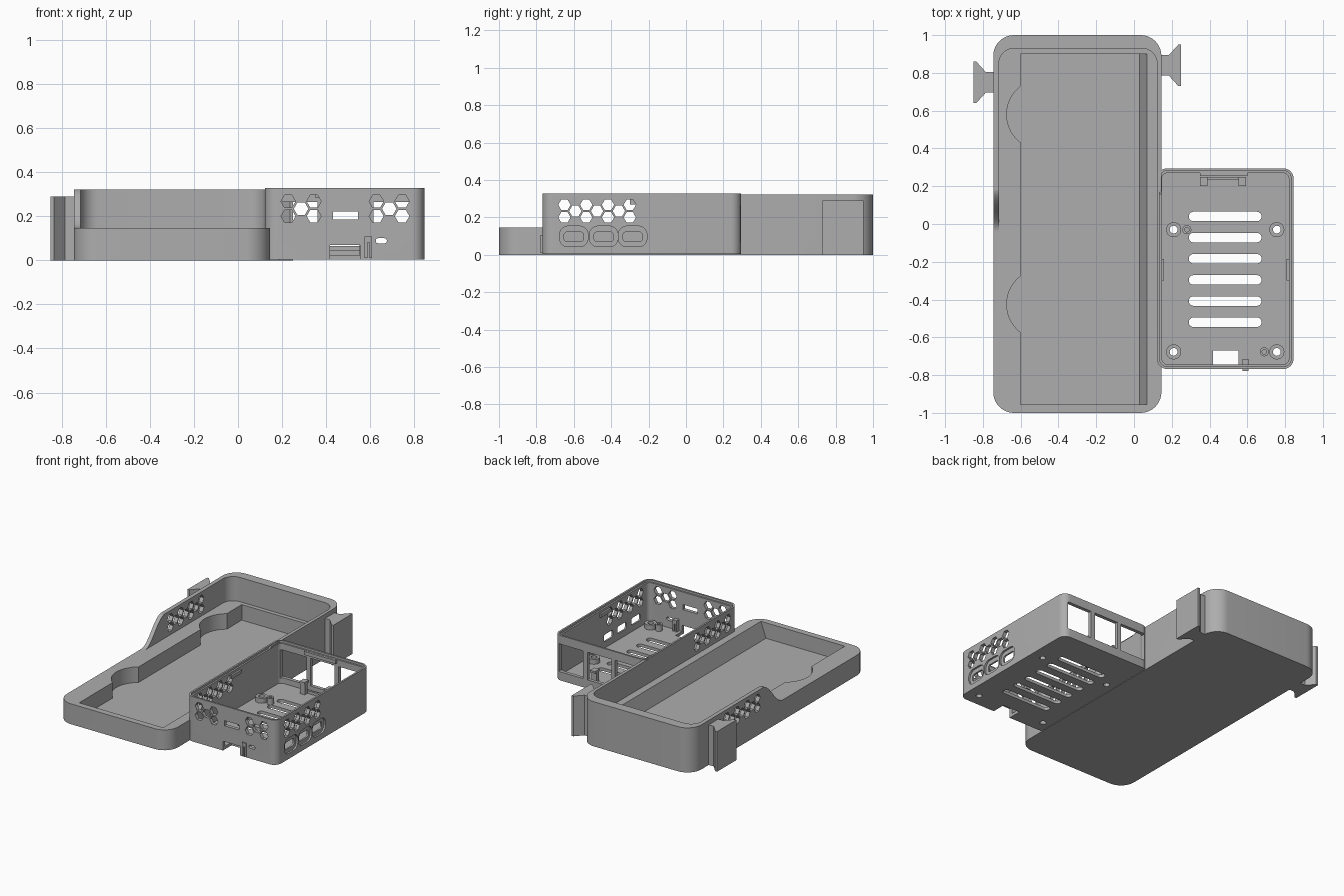
import bpy, bmesh, math

if "Cube" in bpy.data.objects:
    bpy.data.objects.remove(bpy.data.objects["Cube"])

grey = bpy.data.materials.new("grey plastic")
grey.diffuse_color = (0.42, 0.42, 0.42, 1)
grey.use_nodes = True
grey.node_tree.nodes["Principled BSDF"].inputs["Base Color"].default_value = grey.diffuse_color


# Extrude a 2D outline along an axis: x takes (y,z), y takes (x,z), z takes (x,y)
def prism(bm, axis, pts, lo, hi):
    def co(a, b, t):
        return {'x': (t, a, b), 'y': (a, t, b), 'z': (a, b, t)}[axis]
    bot = [bm.verts.new(co(a, b, lo)) for a, b in pts]
    top = [bm.verts.new(co(a, b, hi)) for a, b in pts]
    n = len(pts)
    faces = [bm.faces.new(bot), bm.faces.new(top)]
    for i in range(n):
        j = (i + 1) % n
        faces.append(bm.faces.new((bot[i], bot[j], top[j], top[i])))
    bmesh.ops.recalc_face_normals(bm, faces=faces)


def rect(a0, a1, b0, b1, r=0.0, n=8):
    if r == 0:
        return [(a0, b0), (a1, b0), (a1, b1), (a0, b1)]
    pts = []
    for k, (cx, cy) in enumerate([(a1 - r, b1 - r), (a0 + r, b1 - r),
                                  (a0 + r, b0 + r), (a1 - r, b0 + r)]):
        for i in range(n + 1):
            t = math.pi / 2 * (k + i / n)
            pts.append((cx + r * math.cos(t), cy + r * math.sin(t)))
    return pts


def ring(cx, cy, r, n):
    return [(cx + r * math.cos(2 * math.pi * i / n),
             cy + r * math.sin(2 * math.pi * i / n)) for i in range(n)]


def make(name, parts):
    bm = bmesh.new()
    for p in parts:
        prism(bm, *p)
    me = bpy.data.meshes.new(name)
    bm.to_mesh(me)
    bm.free()
    ob = bpy.data.objects.new(name, me)
    bpy.context.collection.objects.link(ob)
    me.materials.append(grey)
    return ob


# Cut a batch of separate prisms out of an object
def cut(ob, parts):
    cutter = make("cutter", parts)
    mod = ob.modifiers.new("cut", 'BOOLEAN')
    mod.operation, mod.solver, mod.object = 'DIFFERENCE', 'EXACT', cutter
    bpy.context.view_layer.objects.active = ob
    bpy.ops.object.modifier_apply(modifier=mod.name)
    bpy.data.objects.remove(cutter)


def smooth(ob):
    bpy.ops.object.select_all(action='DESELECT')
    ob.select_set(True)
    bpy.context.view_layer.objects.active = ob
    bpy.ops.object.shade_smooth_by_angle(angle=math.radians(30))


# Staggered hexagon vents in a wall
def vents(axis, start, cols, lo, hi):
    s, out = 0.1165, []
    for i in range(cols):
        for z in (0.2, 0.267):
            out.append((axis, ring(start + s * i, z, 0.033, 6), lo, hi))
        if i < cols - 1:
            out.append((axis, ring(start + s * (i + .5), 0.2335, 0.033, 6), lo, hi))
    return out


# ---- Long tray: low front, tall back ----
tray = make("tray", [('z', rect(-0.745, 0.145, -1, 1, 0.11, 12), 0, 0.322)])
curve = [(0.19 - 0.23 * i / 16, 0.235 + 0.088 * math.cos(math.pi * i / 16))
         for i in range(17)]
cut(tray, [('x', [(0.19, 0.5)] + curve + [(-1.2, 0.147), (-1.2, 0.5)], -1, 1)])
cut(tray, [('z', rect(-0.715, 0.122, -1.3, 0.93, 0.08, 10), 0.147, 0.5)])
# Device pocket with a sloped long side
cut(tray, [('y', [(-0.6, 0.035), (0.03, 0.035), (0.07, 0.147), (0.07, 0.2), (-0.6, 0.2)],
            -0.955, 0.9)])
# Finger notches
cut(tray, [('z', ring(-0.487, y, 0.187, 48), 0.035, 0.2) for y in (0.58, -0.425)])
cut(tray, vents('x', 0.25, 4, -0.8, -0.68))
smooth(tray)


# ---- Flared side brackets ----
def bracket(name, x, s, y):
    pts = [(-0.01, -0.055), (0.04, -0.055), (0.09, -0.11), (0.105, -0.11),
           (0.105, 0.11), (0.09, 0.11), (0.04, 0.055), (-0.01, 0.055)]
    make(name, [('z', [(x + s * a, y + b) for a, b in pts], 0, 0.29)])


bracket("left_bracket", -0.745, -1, 0.75)
bracket("right_bracket", 0.145, 1, 0.84)

# ---- Open electronics box ----
X0, X1, Y0, Y1 = 0.122, 0.845, -0.768, 0.295
posts = [(x, y) for x in (0.21, 0.756) for y in (-0.03, -0.677)]
box = make("box", [('z', rect(X0, X1, Y0, Y1, 0.055), 0.003, 0.327)])
cut(box, [('z', rect(X0 + .025, X1 - .025, Y0 + .025, Y1 - .025, 0.032), 0.025, 0.5)])
cut(box, [('z', rect(X0 + .013, X1 - .013, Y0 + .013, Y1 - .013, 0.042), 0.312, 0.5)])
# Floor slots and screw holes
cut(box, [('z', rect(0.29, 0.675, y - .025, y + .025, 0.0245), -0.1, 0.1)
          for y in (0.04, -0.072, -0.184, -0.296, -0.408, -0.52)])
cut(box, [('z', ring(x, y, 0.021, 12), -0.1, 0.1) for x, y in posts])
# Side vents, front vents and card slot
for lo, hi in ((0.1, 0.17), (0.8, 0.9)):
    cut(box, vents('x', -0.65, 4, lo, hi))
cut(box, vents('y', 0.228, 2, -0.8, -0.72) + vents('y', 0.628, 2, -0.8, -0.72)
    + [('y', rect(0.43, 0.545, 0.185, 0.222), -0.8, -0.72),
       ('y', rect(0.625, 0.675, 0.077, 0.1, 0.011), -0.8, -0.72)])
# Front notch through wall and floor
cut(box, [('y', rect(0.418, 0.553, -0.1, 0.07), -0.9, -0.67)])
# Port recesses and openings
ports = (-0.6, -0.44, -0.285)
cut(box, [('x', rect(y - .076, y + .076, 0.043, 0.153, 0.045), 0.832, 0.9) for y in ports])
cut(box, [('x', rect(y - .052, y + .052, 0.07, 0.122, 0.018), 0.8, 0.9) for y in ports])
# Rear socket windows
cut(box, [('y', rect(a, b, 0.065, 0.265), 0.25, 0.35)
          for a, b in ((0.155, 0.36), (0.39, 0.58), (0.615, 0.81))])
smooth(box)

# ---- Standoffs inside the box ----
for i, (x, y) in enumerate(posts):
    st = make("standoff_%d" % i, [('z', ring(x, y, 0.04, 24), 0.02, 0.06)])
    cut(st, [('z', ring(x, y, 0.021, 12), 0, 0.1)])
    smooth(st)
for i, (x, y) in enumerate([(0.28, -0.03), (0.69, -0.677)]):
    peg = make("peg_%d" % i, [('z', ring(x, y, 0.024, 16), 0.02, 0.07)])
    cut(peg, [('z', ring(x, y, 0.012, 12), 0.03, 0.1)])
    smooth(peg)

# ---- Clips and tabs ----
for i, x in enumerate((0.37, 0.572)):
    make("rear_clip_%d" % i, [('z', rect(x - .02, x + .02, 0.205, 0.235), 0.02, 0.1),
                              ('z', rect(x - .02, x + .02, 0.2, 0.25), 0.1, 0.115)])
make("rear_clip_bar", [('z', rect(0.35, 0.592, 0.235, 0.25), 0.02, 0.045)])
for i, (a, b) in enumerate(((0.145, 0.16), (0.807, 0.822))):
    make("side_tab_%d" % i, [('z', rect(a, b, -0.3, -0.185), 0.27, 0.295)])
make("rear_tab", [('z', rect(0.35, 0.6, 0.255, 0.272), 0.285, 0.31)])
make("front_latch", [('z', rect(0.575, 0.607, -0.778, -0.715), 0.08, 0.107),
                     ('z', rect(0.575, 0.587, -0.778, -0.715), 0.01, 0.08),
                     ('z', rect(0.597, 0.607, -0.778, -0.715), 0.01, 0.08)])
